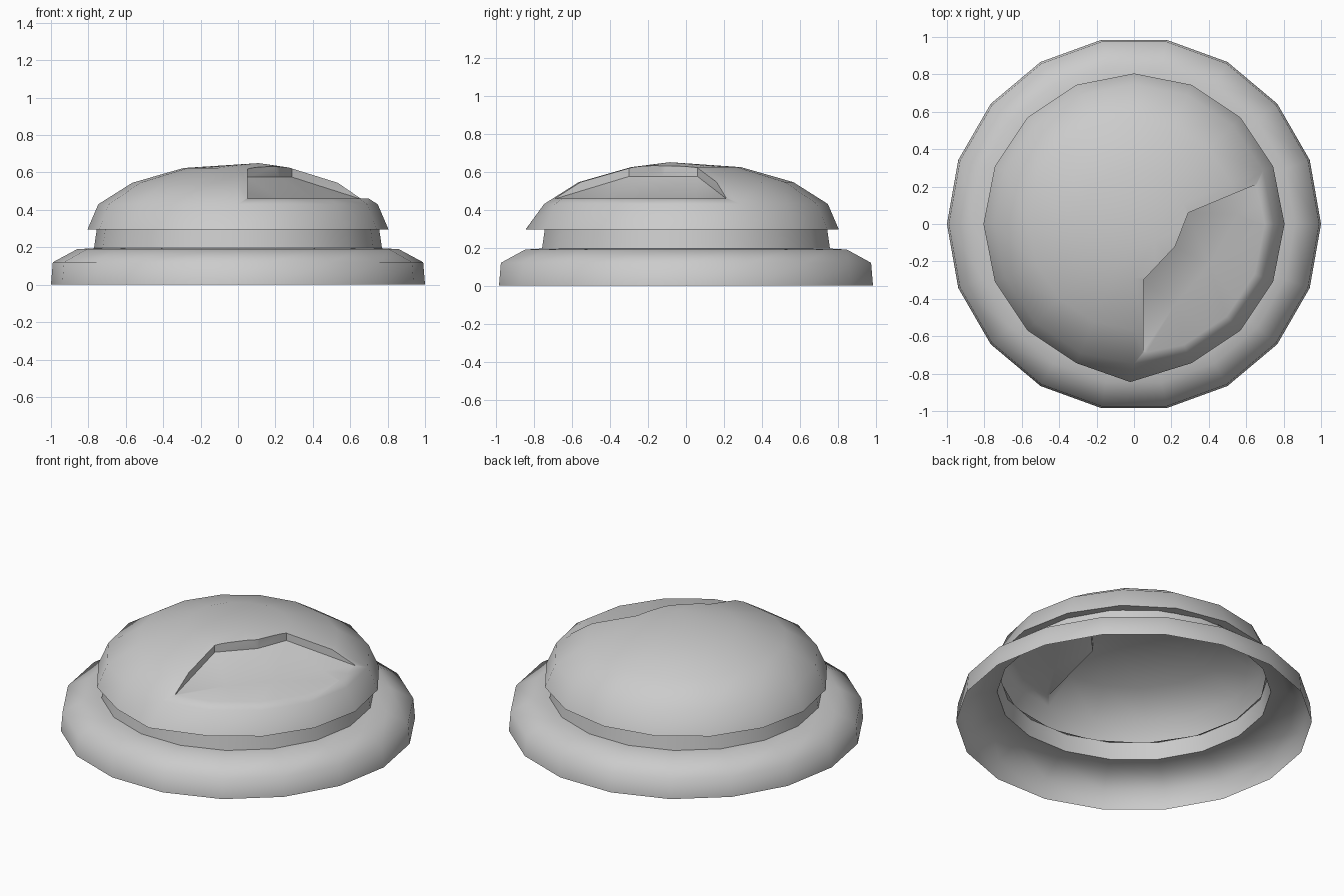
import bpy, bmesh, math
from mathutils import Vector

if "Cube" in bpy.data.objects:
    bpy.data.objects.remove(bpy.data.objects["Cube"])


def rings(bm, profile, sides):
    """Revolve (radius, height) points into an open shell; return vertex rings."""
    loops = []
    for r, z in profile:
        loops.append([bm.verts.new((r * math.cos(2 * math.pi * i / sides),
                                    r * math.sin(2 * math.pi * i / sides), z))
                      for i in range(sides)])
    for a, b in zip(loops, loops[1:]):
        for i in range(sides):
            j = (i + 1) % sides
            bm.faces.new((a[i], a[j], b[j], b[i]))
    return loops


def finish(bm, name):
    bmesh.ops.recalc_face_normals(bm, faces=bm.faces)
    mesh = bpy.data.meshes.new(name)
    bm.to_mesh(mesh)
    bm.free()
    ob = bpy.data.objects.new(name, mesh)
    bpy.context.collection.objects.link(ob)
    return ob


def smooth(ob, angle=62):
    bpy.ops.object.select_all(action='DESELECT')
    ob.select_set(True)
    bpy.context.view_layer.objects.active = ob
    bpy.ops.object.shade_smooth_by_angle(angle=math.radians(angle))


# Flared base flange and neck: one open sheet, 18 sides
bm = bmesh.new()
rings(bm, [(1.0, 0), (0.99, 0.12), (0.86, 0.19), (0.77, 0.195), (0.755, 0.297)], 18)
base = finish(bm, "base_flange")

# Dome cap: 16 sides, slightly off-centre peak, closed below only for the cut
bm = bmesh.new()
dome_rings = rings(bm, [(0.805, 0.295), (0.747, 0.43), (0.565, 0.545), (0.29, 0.624)], 16)
dome_rings[0][12].co = (-0.02, -0.845, 0.295)
peak = bm.verts.new((0.11, -0.085, 0.65))
for i in range(16):
    bm.faces.new((dome_rings[3][i], dome_rings[3][(i + 1) % 16], peak))
bm.faces.new(dome_rings[0])
dome = finish(bm, "dome_cap")

# Scoop cutter: lip outline, sloping back wall and flat floor
bm = bmesh.new()
lip = [(0.05, -0.68, 0.46), (0.05, -0.3, 0.575), (0.22, -0.12, 0.575),
       (0.29, 0.06, 0.575), (0.65, 0.21, 0.46)]
outer = [(1.0, 0.21, 0.46), (1.0, -1.0, 0.46), (0.05, -1.0, 0.46)]
inner = [(0.22, -0.43, 0.46), (0.40, -0.22, 0.46), (0.55, 0.05, 0.46)]
L, O, Q = ([bm.verts.new(p) for p in pts] for pts in (lip, outer, inner))
bm.faces.new((L[0], Q[0], L[1]))
bm.faces.new((L[1], Q[0], Q[1], L[2]))
bm.faces.new((L[2], Q[1], Q[2], L[3]))
bm.faces.new((L[3], Q[2], L[4]))
bm.faces.new([L[4]] + O + [L[0]] + Q)
border = L + O
top = [bm.verts.new((v.co.x, v.co.y, 1.0)) for v in border]
n = len(border)
for i in range(n):
    j = (i + 1) % n
    bm.faces.new((border[i], border[j], top[j], top[i]))
bm.faces.new(top)
bmesh.ops.triangulate(bm, faces=bm.faces)
cutter = finish(bm, "scoop_cutter")
cutter.hide_render = True

# Carve the scoop into the dome
mod = dome.modifiers.new("scoop", 'BOOLEAN')
mod.operation = 'DIFFERENCE'
mod.solver = 'EXACT'
mod.object = cutter
bpy.context.view_layer.objects.active = dome
dome.select_set(True)
bpy.ops.object.modifier_apply(modifier=mod.name)
bpy.data.objects.remove(cutter)

# Open the dome underside, leaving a narrow ledge down to the neck
bm = bmesh.new()
bm.from_mesh(dome.data)
bmesh.ops.delete(bm, geom=[f for f in bm.faces
                           if all(v.co.z < 0.3 for v in f.verts)], context='FACES')
rim = sorted((v for v in bm.verts if v.co.z < 0.3),
             key=lambda v: math.atan2(v.co.y, v.co.x))
ledge = []
for v in rim:
    d = Vector((v.co.x, v.co.y, 0)).normalized() * 0.75
    ledge.append(bm.verts.new((d.x, d.y, 0.295)))
for i in range(len(rim)):
    j = (i + 1) % len(rim)
    bm.faces.new((rim[i], ledge[i], ledge[j], rim[j]))
bmesh.ops.recalc_face_normals(bm, faces=bm.faces)
bm.to_mesh(dome.data)
bm.free()

smooth(base)
smooth(dome, 40)
